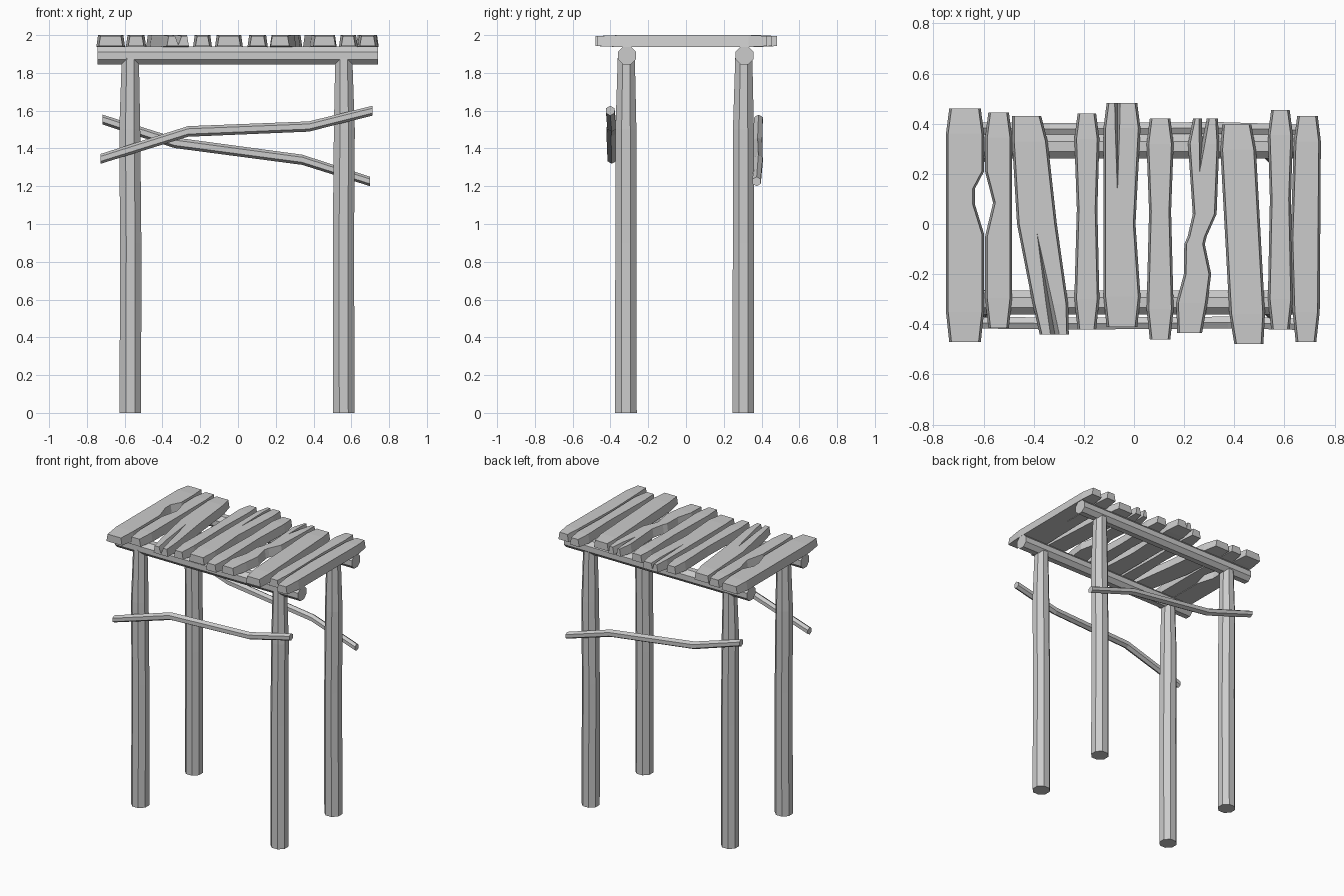
import bpy, bmesh
from math import sin, cos, pi

if "Cube" in bpy.data.objects:
    bpy.data.objects.remove(bpy.data.objects["Cube"])


def loft(name, rings):
    """Skin a list of equal-length vertex rings and cap both ends."""
    bm = bmesh.new()
    vs = [[bm.verts.new(p) for p in r] for r in rings]
    n = len(rings[0])
    for a, b in zip(vs, vs[1:]):
        for i in range(n):
            j = (i + 1) % n
            bm.faces.new((a[i], a[j], b[j], b[i]))
    bm.faces.new(vs[0][::-1])
    bm.faces.new(vs[-1])
    bmesh.ops.recalc_face_normals(bm, faces=bm.faces)
    me = bpy.data.meshes.new(name)
    bm.to_mesh(me)
    bm.free()
    ob = bpy.data.objects.new(name, me)
    bpy.context.collection.objects.link(ob)
    return ob


def pole(name, stations, axis, sides=8):
    """Stations are (x, y, z, radius); rings lie across the given axis."""
    rings = []
    for x, y, z, r in stations:
        ring = []
        for k in range(sides):
            a = 2 * pi * (k + 0.5) / sides
            u, v = r * cos(a), r * sin(a)
            ring.append((x + u, y + v, z) if axis == 'z' else (x, y + u, z + v))
        rings.append(ring)
    return loft(name, rings)


def plank(name, xf, xb, w, y0, y1, nicks=(), crack=None):
    """Board from front to back; nicks are (y, left shift, right shift)."""
    e = 0.013
    st = [(y0, e, -e, .005), (y0 + .12, 0, 0, 0), (y1 - .1, 0, 0, 0), (y1, e, -e, .005)]
    st = sorted(st + [(y, l, r, 0) for y, l, r in nicks])
    rings = []
    for y, l, r, d in st:
        c = xf + (xb - xf) * (y - y0) / (y1 - y0)
        xl, xr = c - w / 2 + l, c + w / 2 + r
        rings.append([(xl, y, 1.937 + d), (xr, y, 1.937 + d),
                      (xr - .009, y, 2 - d), (xl + .009, y, 2 - d)])
    ob = loft(name, rings)
    if crack:
        # wedge cutter: tip, then a widening V running out of the board end
        tx, ty, ex, ey, half, depth = crack
        z = 2.004
        cut = loft(name + "_crack_cutter", [
            [(tx - .001, ty, z), (tx + .001, ty, z), (tx, ty, z - .006)],
            [(ex - half, ey, z), (ex + half, ey, z), (ex, ey, z - depth)]])
        cut.hide_render = True
        cut.hide_viewport = True
        cut.display_type = 'WIRE'
        m = ob.modifiers.new("crack", 'BOOLEAN')
        m.operation = 'DIFFERENCE'
        m.solver = 'EXACT'
        m.object = cut
    return ob


# Four posts and two beams
for side, y in (("front", -.318), ("back", .304)):
    for hand, x in (("left", -.57), ("right", .56)):
        s = 1 if x > 0 else -1
        pole(f"{side}_{hand}_post", [(x, y, 0, .062), (x - s * .002, y, .9, .061),
                                     (x + s * .003, y, 1.5, .060),
                                     (x, y + .002, 1.88, .049)], 'z')
    pole(f"{side}_beam", [(-.745, y + .005, 1.892, .052), (.74, y + .005, 1.892, .052)], 'x')

# Crooked braces
pole("front_brace", [(-.727, -.393, 1.345, .026), (-.265, -.397, 1.49, .028),
                     (.375, -.393, 1.516, .027), (.712, -.401, 1.6, .026)], 'x', 6)
pole("back_brace", [(-.717, .384, 1.553, .026), (-.335, .379, 1.43, .028),
                    (.34, .383, 1.34, .027), (.70, .374, 1.225, .025)], 'x', 6)

# Roof planks, left to right
plank("plank_1", -.674, -.674, .152, -.47, .46,
      [(.21, 0, 0), (.14, 0, -.037), (.08, 0, -.037), (-.04, 0, 0)])
plank("plank_2", -.54, -.54, .108, -.415, .445,
      [(.21, 0, 0), (.085, .032, 0), (-.05, 0, 0)])
plank("plank_3", -.318, -.428, .142, -.44, .43, [(0, -.022, -.005)],
      (-.386, -.04, -.312, -.46, .022, .058))
plank("plank_4", -.188, -.188, .1, -.42, .44, [(.06, .01, -.008)])
plank("plank_5", -.048, -.048, .148, -.41, .482, [(0, 0, -.02)],
      (-.066, .13, -.066, .5, .014, .055))
plank("plank_6", .104, .104, .108, -.46, .42, [(.05, .01, -.01)])
plank("plank_7", .222, .285, .125, -.435, .42,
      [(.04, .04, .01), (-.05, .026, -.023), (-.08, .015, -.028), (-.2, .022, .006)],
      (.262, .21, .282, .44, .024, .12))
plank("plank_8", .458, .41, .142, -.478, .397)
plank("plank_9", .584, .584, .1, -.42, .455, [(.1, .008, -.008)])
plank("plank_10", .686, .692, .108, -.47, .43, [(-.06, -.01, 0)])
